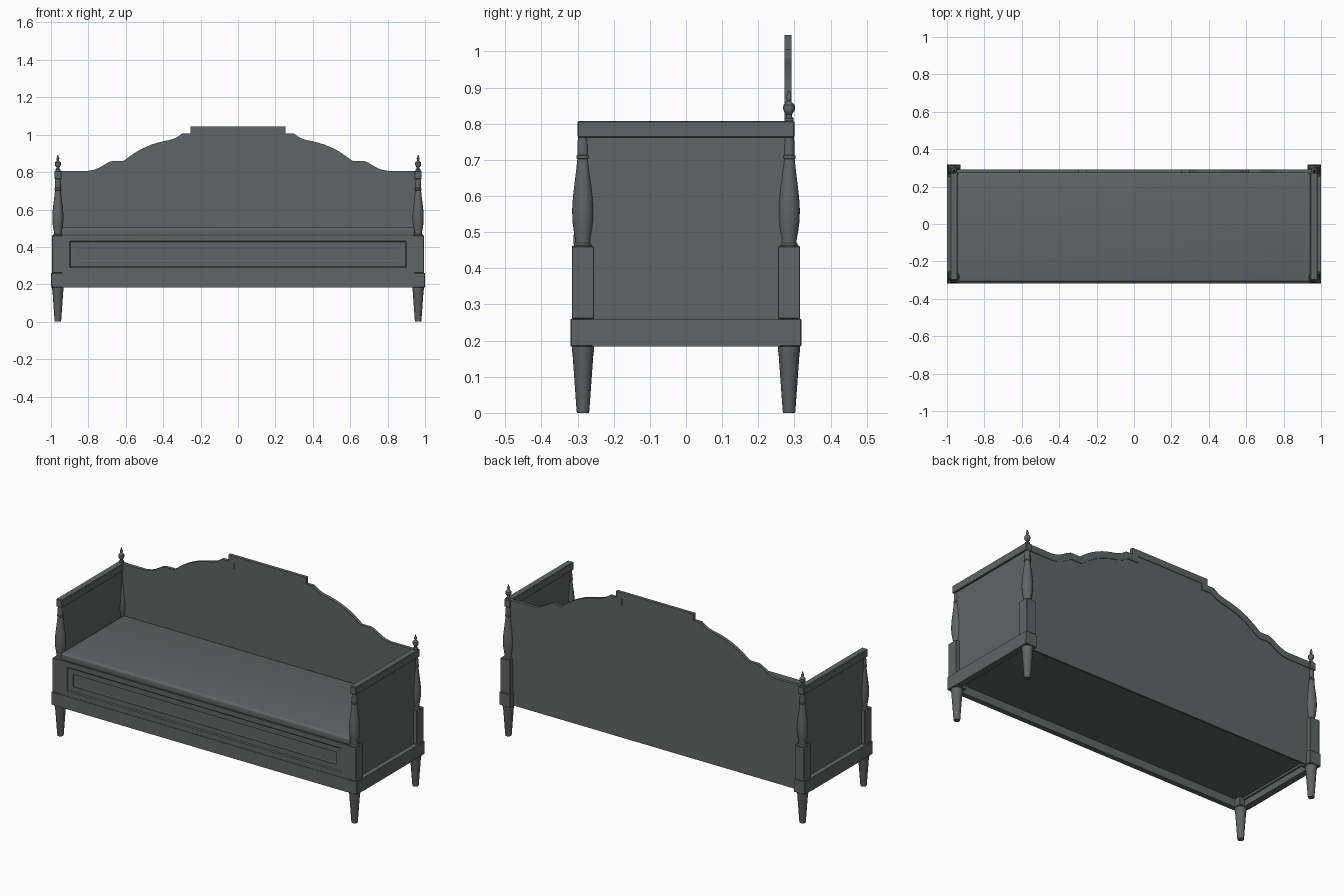
import bpy, bmesh, math

if "Cube" in bpy.data.objects:
    bpy.data.objects.remove(bpy.data.objects["Cube"])

mat = bpy.data.materials.new("dark grey paint")
mat.diffuse_color = (0.12, 0.13, 0.13, 1)
mat.use_nodes = True
mat.node_tree.nodes["Principled BSDF"].inputs["Base Color"].default_value = mat.diffuse_color


def finish(name, bm, smooth=False):
    bmesh.ops.recalc_face_normals(bm, faces=bm.faces)
    me = bpy.data.meshes.new(name)
    bm.to_mesh(me)
    bm.free()
    me.materials.append(mat)
    ob = bpy.data.objects.new(name, me)
    bpy.context.collection.objects.link(ob)
    if smooth:
        bpy.ops.object.select_all(action='DESELECT')
        ob.select_set(True)
        bpy.context.view_layer.objects.active = ob
        bpy.ops.object.shade_smooth_by_angle(angle=math.radians(35))
    return ob


def box(name, x, y, z, bevel=0, segments=1):
    bm = bmesh.new()
    bmesh.ops.create_cube(bm, size=1)
    for v in bm.verts:
        for i, (a, b) in enumerate((x, y, z)):
            v.co[i] = a if v.co[i] < 0 else b
    if bevel:
        bmesh.ops.bevel(bm, geom=bm.edges[:], offset=bevel, segments=segments,
                        affect='EDGES', profile=0.5)
    return finish(name, bm, segments > 1)


def turned(name, profile, x, y, n=24):
    # surface of revolution from (radius, z) pairs
    bm = bmesh.new()
    rings = [[bm.verts.new((x + r * math.cos(2 * math.pi * i / n),
                            y + r * math.sin(2 * math.pi * i / n), z)) for i in range(n)]
             for r, z in profile]
    for a, b in zip(rings, rings[1:]):
        for i in range(n):
            j = (i + 1) % n
            bm.faces.new((a[i], a[j], b[j], b[i]))
    bm.faces.new(rings[0])
    bm.faces.new(rings[-1])
    return finish(name, bm, True)


def prism(name, outline, y0, y1):
    # (x, z) outline extruded along y
    bm = bmesh.new()
    f = bm.faces.new([bm.verts.new((x, y0, z)) for x, z in outline])
    r = bmesh.ops.extrude_face_region(bm, geom=[f])
    for v in r["geom"]:
        if isinstance(v, bmesh.types.BMVert):
            v.co.y = y1
    return finish(name, bm)


LEG = [(.0165, 0), (.0175, .004), (.029, .165), (.031, .172), (.031, .2)]
BALUSTER = [(.026, .455), (.026, .464), (.021, .470), (.021, .478), (.025, .50), (.029, .53),
            (.030, .56), (.028, .595), (.024, .63), (.019, .67), (.0155, .702), (.018, .704),
            (.018, .712), (.0155, .714), (.0155, .735), (.0135, .77)]
FINIAL = [(.013, .80), (.013, .814), (.008, .819), (.008, .826), (.014, .833), (.0165, .842),
          (.0155, .852), (.009, .858), (.005, .863), (.0075, .870), (.0075, .876), (.004, .882), (.003, .891)]
PX, PY = .963, .285

for sx, side in ((-1, "left"), (1, "right")):
    def xr(a, b):
        return sorted((sx * a, sx * b))
    # legs, corner blocks, square posts and turned balusters
    for sy, end in ((-1, "front"), (1, "back")):
        tag = f"{side}_{end}"
        x, y = sx * PX, sy * PY
        turned("leg_" + tag, LEG, x, y)
        box("corner_block_" + tag, xr(.928, 1), (y - .034, y + .034), (.184, .26), .002)
        box("square_post_" + tag, xr(.932, .994), (y - .031, y + .031), (.26, .461), .002)
        turned("baluster_" + tag, BALUSTER, x, y)
    turned("finial_" + side, FINIAL, sx * PX, PY)
    # side rail, thin side panel and arm rail
    box("side_base_rail_" + side, xr(.962, 1), (-.26, .26), (.184, .26))
    box("side_panel_" + side, xr(.952, .972), (-PY, PY), (.22, .77))
    box("arm_rail_" + side, xr(.944, .982), (-.30, .30), (.762, .807), .003)

# front base rail and hidden bottom board
box("front_base_rail", (-.94, .94), (-.319, -.289), (.184, .26))
box("bottom_board", (-.965, .965), (-.30, .28), (.232, .25))

# front apron with framed, sunken panel
bm = bmesh.new()
loops = []
for x, z0, z1, y in ((.94, .26, .461, -.29), (.94, .26, .461, -.316), (.90, .29, .432, -.316),
                     (.895, .295, .427, -.311), (.862, .324, .397, -.311),
                     (.862, .324, .397, -.306), (.857, .329, .392, -.304)):
    loops.append([bm.verts.new(c) for c in ((-x, y, z0), (x, y, z0), (x, y, z1), (-x, y, z1))])
for a, b in zip(loops, loops[1:]):
    for i in range(4):
        j = (i + 1) % 4
        bm.faces.new((a[i], a[j], b[j], b[i]))
bm.faces.new(loops[0])
bm.faces.new(loops[-1])
finish("front_apron", bm)

# seat cushion
box("seat", (-.945, .945), (-.311, .28), (.455, .503), .014, 4)

# shaped backrest: right half of the top edge, mirrored
half = [(.255, 1.045), (.255, 1.007), (.298, 1.007), (.315, .994), (.335, .982), (.364, .972),
        (.40, .965), (.43, .957), (.465, .946), (.495, .933), (.525, .919), (.55, .904),
        (.575, .887), (.595, .872), (.612, .860), (.672, .860), (.695, .851), (.72, .836),
        (.745, .822), (.77, .812), (.80, .807), (.957, .807)]
top = [(-x, z) for x, z in reversed(half)] + half
prism("back_panel", top + [(.957, .186), (-.957, .186)], .277, .288)


def offset(path, d):
    # mitred offset below the path
    out = []
    for i, (x, z) in enumerate(path):
        ns = []
        for a, b in ((i - 1, i), (i, i + 1)):
            if a >= 0 and b < len(path):
                dx, dz = path[b][0] - path[a][0], path[b][1] - path[a][1]
                l = math.hypot(dx, dz)
                ns.append((dz / l, -dx / l))
        n0, n1 = ns[0], ns[-1]
        k = d / (1 + n0[0] * n1[0] + n0[1] * n1[1])
        out.append((x + (n0[0] + n1[0]) * k, z + (n0[1] + n1[1]) * k))
    return out


# raised band following the top edge
prism("back_top_band", top + offset(top, .038)[::-1], .273, .292)
